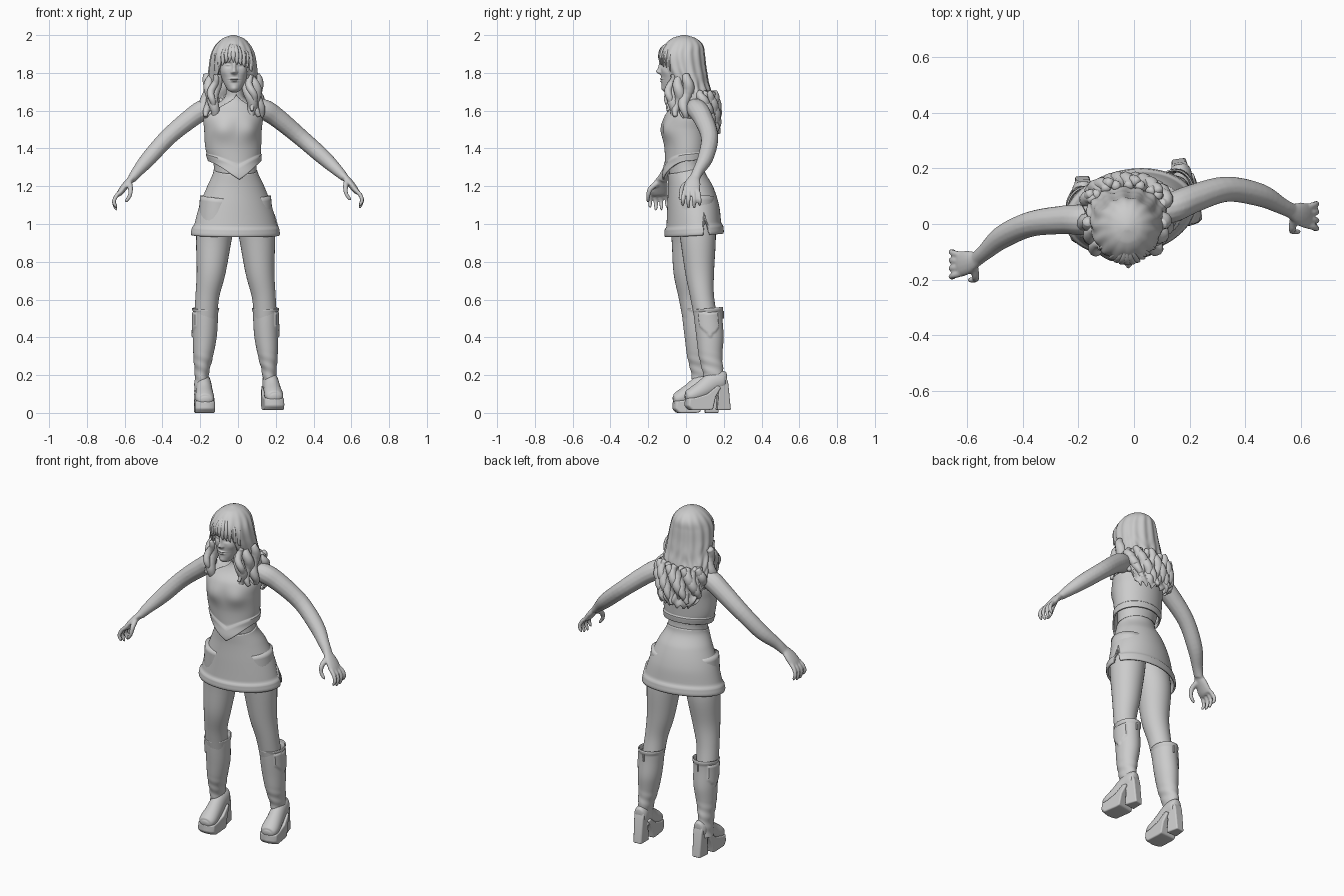
import bpy, bmesh, random
from math import sin, cos, pi, exp, atan2
from mathutils import Vector

random.seed(4)
if "Cube" in bpy.data.objects:
    bpy.data.objects.remove(bpy.data.objects["Cube"], do_unlink=True)

clay = bpy.data.materials.new("plain_grey")
clay.use_nodes = True
clay.diffuse_color = (0.6, 0.6, 0.6, 1)
clay.node_tree.nodes["Principled BSDF"].inputs["Base Color"].default_value = clay.diffuse_color


def at(keys, t):
    """Smooth interpolation of rows (t, a, b, ...) sorted by t."""
    t = min(max(t, keys[0][0]), keys[-1][0])
    i = max(k for k in range(len(keys) - 1) if keys[k][0] <= t)
    slope = lambda a, b, c: (b[c] - a[c]) / (b[0] - a[0])
    p, q = keys[i], keys[i + 1]
    o, r = keys[max(i - 1, 0)], keys[min(i + 2, len(keys) - 1)]
    h = q[0] - p[0]
    u = (t - p[0]) / h
    return [(2*u**3 - 3*u*u + 1) * p[c] + (3*u*u - 2*u**3) * q[c]
            + h * ((u**3 - 2*u*u + u) * slope(o, q, c) + (u**3 - u*u) * slope(p, r, c))
            for c in range(1, len(p))]


def skin(bm, rings, caps=(True, True)):
    loops = [[bm.verts.new(p) for p in ring] for ring in rings]
    n = len(loops[0])
    for a, b in zip(loops, loops[1:]):
        for i in range(n):
            bm.faces.new((a[i], a[(i + 1) % n], b[(i + 1) % n], b[i]))
    if caps[0]:
        bm.faces.new(loops[0][::-1])
    if caps[1]:
        bm.faces.new(loops[-1])


def sweep(bm, pts, ref=(0, 1, 0), steps=5, n=14):
    """Tube through (x, y, z, radius along ref, other radius)."""
    keys = [(i, *p) if len(p) == 5 else (i, *p, p[3]) for i, p in enumerate(pts)]
    rows = [at(keys, k / steps) for k in range((len(pts) - 1) * steps + 1)]
    mid = [Vector(r[:3]) for r in rows]
    rings = []
    for k, r in enumerate(rows):
        d = (mid[min(k + 1, len(mid) - 1)] - mid[max(k - 1, 0)]).normalized()
        u = Vector(ref)
        u = (u - d * u.dot(d)).normalized()
        v = d.cross(u)
        rings.append([mid[k] + u * r[3] * cos(2*pi*j/n) + v * r[4] * sin(2*pi*j/n) for j in range(n)])
    skin(bm, rings)


def shell(bm, keys, low, high, off=lambda d, x, z, t: 0, yaw=0, n=96, m=30, caps=(False, False)):
    """Wall round a vertical profile; d is the angle from the front, positive to the left."""
    rings = []
    for k in range(m + 1):
        ring = []
        for j in range(n):
            d = 2 * pi * j / n - pi
            t = k / m
            z = low(d) + (high(d) - low(d)) * t
            cx, cy, rx, ry = at(keys, z)
            e = off(d, rx * sin(d), z, t)
            x, y = (rx + e) * sin(d), -(ry + e) * cos(d)
            ring.append(Vector((cx + x * cos(yaw) - y * sin(yaw), cy + x * sin(yaw) + y * cos(yaw), z)))
        rings.append(ring)
    skin(bm, rings, caps)


def finish(bm, name, remesh=0, solid=0, bevel=0):
    bmesh.ops.recalc_face_normals(bm, faces=bm.faces)
    mesh = bpy.data.meshes.new(name)
    bm.to_mesh(mesh)
    bm.free()
    mesh.materials.append(clay)
    ob = bpy.data.objects.new(name, mesh)
    bpy.context.collection.objects.link(ob)
    mesh.polygons.foreach_set("use_smooth", [True] * len(mesh.polygons))
    if remesh:
        mod = ob.modifiers.new("blend", "REMESH")
        mod.mode, mod.voxel_size, mod.use_smooth_shade = "VOXEL", remesh, True
        mod = ob.modifiers.new("relax", "SMOOTH")
        mod.iterations = 4
    if solid:
        ob.modifiers.new("thickness", "SOLIDIFY").thickness = solid
    if bevel:
        mod = ob.modifiers.new("round", "BEVEL")
        mod.width, mod.segments = bevel, 4
    if solid or bevel:
        bpy.context.view_layer.objects.active = ob
        ob.select_set(True)
        bpy.ops.object.shade_smooth_by_angle(angle=0.8)
        ob.select_set(False)


def bump(x, z, cx, cz, sx, sz):
    return exp(-((x - cx) / sx) ** 2 - ((z - cz) / sz) ** 2)


# Torso, neck, arms and hands, blended into one skin
TORSO = [(1.15, -.01, .03, .13, .11), (1.3, -.015, 0, .113, .09), (1.4, -.025, 0, .13, .095),
         (1.5, -.027, -.003, .135, .103), (1.57, -.025, .005, .14, .098), (1.62, -.02, .02, .12, .075),
         (1.66, -.018, .02, .06, .055), (1.7, -.018, .01, .045, .045), (1.78, -.02, -.01, .042, .042)]


def bust(d, x, z, t=0):
    return .013 * bump(abs(x), z, .06, 1.5, .04, .05) if abs(d) < 1.6 else 0


body = bmesh.new()
shell(body, TORSO, lambda d: 1.16, lambda d: 1.77, bust, .15, 48, 40, (True, True))
ARMS = {1: [(.07, .04, 1.62, .045), (.14, .06, 1.605, .055), (.21, .09, 1.56, .052), (.33, .125, 1.46, .046),
            (.45, .105, 1.355, .042), (.53, .065, 1.28, .03), (.565, .048, 1.245, .028, .022)],
        -1: [(-.11, .02, 1.62, .045), (-.18, .015, 1.605, .055), (-.25, .015, 1.56, .052), (-.37, .0, 1.46, .046),
             (-.47, -.045, 1.35, .042), (-.535, -.1, 1.275, .03), (-.565, -.125, 1.235, .028, .022)]}
for s, arm in ARMS.items():
    sweep(body, arm)
    x, y, z = arm[-1][:3]
    y -= .02
    sweep(body, [(x - s*.01, y + .02, z + .015, .022, .018), (x + s*.03, y + .008, z - .03, .042, .019),
                 (x + s*.06, y, z - .07, .045, .016), (x + s*.068, y, z - .085, .03, .008)])
    for i in range(4):
        o, drop = (i - 1.5) * .026, -.012 * (i in (0, 3))
        sweep(body, [(x + s*.045, y + o*.8, z - .055, .011), (x + s*.078, y + o, z - .085, .0115),
                     (x + s*.092, y + o*1.15, z - .118, .0105), (x + s*.082, y + o*1.15, z - .152 - drop, .009),
                     (x + s*.076, y + o*1.15, z - .163 - drop, .003)], n=10)
    sweep(body, [(x + s*.01, y - .01, z - .02, .016), (x + s*.004, y - .045, z - .05, .014),
                 (x + s*.008, y - .055, z - .085, .011), (x + s*.026, y - .056, z - .112, .009),
                 (x + s*.033, y - .056, z - .12, .003)], n=10)
finish(body, "body", remesh=.0055)

# Head with modelled face
HEAD = [(1.697, -.02, -.085, .012, .018), (1.705, -.02, -.08, .03, .04), (1.73, -.02, -.07, .047, .057),
        (1.76, -.02, -.058, .062, .071), (1.8, -.02, -.05, .074, .083), (1.85, -.02, -.045, .081, .09),
        (1.9, -.02, -.04, .08, .09), (1.95, -.02, -.03, .055, .065), (1.97, -.02, -.03, .02, .03)]


def face(d, x, z, t):
    if abs(d) > 1.5:
        return 0
    a = abs(x)
    e = .021 * bump(a, z, 0, 1.806, .012, .013) + .012 * bump(a, z, 0, 1.83, .009, .025)
    e += .006 * bump(a, z, .012, 1.802, .006, .006) - .013 * bump(a, z, .032, 1.842, .018, .012)
    e += .010 * bump(a, z, .034, 1.842, .013, .0065) + .005 * bump(a, z, .034, 1.862, .022, .006)
    e += .009 * bump(a, z, 0, 1.768, .02, .005) + .009 * bump(a, z, 0, 1.756, .016, .005)
    e -= .004 * bump(a, z, 0, 1.762, .024, .002)
    return e + .005 * bump(a, z, 0, 1.718, .016, .014) + .004 * bump(a, z, .05, 1.805, .018, .02)


head = bmesh.new()
shell(head, HEAD, lambda d: 1.697, lambda d: 1.97, face, 0, 140, 110, (True, True))
finish(head, "head")

# Hair: main mass with a face opening
HAIR = [(1.44, -.025, .11, .09, .05), (1.5, -.025, .105, .13, .065), (1.56, -.03, .085, .145, .08),
        (1.65, -.03, .05, .148, .09), (1.75, -.027, .015, .134, .105), (1.83, -.027, -.01, .126, .116),
        (1.9, -.027, -.02, .114, .118), (1.95, -.027, -.012, .09, .1), (1.985, -.025, -.01, .052, .06),
        (2.0, -.025, -.01, .01, .01)]


def ease(a, b, v):
    u = min(max((v - a) / (b - a), 0), 1)
    return u * u * (3 - 2 * u)


def hair_low(d):
    d = abs(d)
    return 1.885 - .255 * ease(.55, .85, d) - .16 * ease(1.5, 1.95, d) + .012 * sin(d * 17)


def waves(d, x, z, t):
    loose = ease(1.85, 1.55, z)
    return .009 * loose * sin(z * 62 + 2 * sin(d * 5)) * cos(d * 9) + .003 * sin(d * 14) * ease(2, 1.9, z)


hair = bmesh.new()
shell(hair, HAIR, hair_low, lambda d: 2.0, waves, 0, 120, 70, (False, True))
finish(hair, "hair_mass", solid=.012)

# Fringe strands and curls
fringe = bmesh.new()
for i in range(11):
    f = (i - 5) / 5
    x, drop = -.025 + f * .088, .045 * abs(f) ** 2 + random.uniform(-.008, .008)
    y = -.142 + .055 * f * f
    sweep(fringe, [(-.025 + f*.03, -.085, 1.965, .004), (-.025 + f*.06, y + .014, 1.93, .014, .008),
                   (x, y + .001, 1.893, .013, .007), (x + f*.004, y + .001, 1.872 - drop, .009, .005),
                   (x + f*.012, y + .004, 1.853 - drop, .002)], ref=(1, 0, 0), n=10)
finish(fringe, "fringe")


def curl(bm, x, y, z0, z1, r, swing, phase, slope=(0, 0)):
    pts = []
    for k in range(10):
        t = k / 9
        w = phase + t * 9
        pts.append((x + slope[0]*t + swing*cos(w), y + slope[1]*t + swing*sin(w), z0 + (z1 - z0)*t,
                    r * (.35 + 1.1 * sin(pi * min(t * .8 + .15, .97)))))
    sweep(bm, pts, n=10, steps=4)


curls = bmesh.new()
for s in (-1, 1):
    for k, (dx, y, low, r) in enumerate([(.098, -.075, 1.53, .021), (.125, -.05, 1.57, .02),
                                         (.14, -.01, 1.56, .022), (.108, -.095, 1.6, .014)]):
        curl(curls, -.03 + s * (dx - .015), y + .02, 1.79, low, r, .011, k * 2 + s, (s * .022, -.02))
for i in range(13):
    d = (i - 6) / 6 * 1.35
    curl(curls, -.027 + .135 * sin(d), .065 + .08 * cos(d), 1.7, 1.46 + .07 * abs(d) / 1.35 + random.uniform(0, .025),
         .019, .011, i * 1.9, (0, .018))
finish(curls, "hair_curls")

# Halter top with pointed hem
def top_low(d):
    return 1.335 - .1 * (1 - abs(sin(d))) if abs(d) < pi / 2 else 1.335 + .015 * abs(cos(d))


def cloth(d, x, z, t):
    trim = .007 * ease(.17, .14, t)
    return .01 + trim + .014 * ease(1.33, 1.25, z) + bust(d, x, z)


top = bmesh.new()
shell(top, TORSO, top_low, lambda d: 1.685 - .125 * min(1, abs(d) / 1.2), cloth, .15, 96, 50)
finish(top, "halter_top", solid=.008)

# Skirt with padded hem and side slit
SKIRT = [(.92, -.015, .045, .238, .15), (1.0, -.013, .042, .222, .143), (1.1, -.013, .038, .194, .136),
         (1.2, -.012, .024, .154, .119), (1.27, -.013, .003, .122, .101), (1.32, -.014, 0, .115, .094)]


def skirt_low(d):
    return .94 - .01 * cos(d) + .085 * max(0, 1 - abs(d - 1.68) / .11)


def hem(d, x, z, t):
    return .007 * ease(.15, .12, t) * ease(-.02, .04, t) - .002 * ease(.15, .17, t)


skirt = bmesh.new()
shell(skirt, SKIRT, skirt_low, lambda d: 1.285 - .02 * cos(d), hem, .2, 128, 50)
finish(skirt, "skirt", solid=.01)

# Legs, boots and platform soles
SHAFT = [(.1, .168, .15, .04, .05), (.2, .166, .145, .037, .054), (.3, .158, .13, .052, .062),
         (.4, .15, .127, .063, .072), (.5, .146, .118, .066, .075), (.56, .145, .115, .067, .077)]
THIGH = [(.075, .05, 1.14, .1), (.088, .055, 1.02, .098), (.102, .064, .92, .094), (.116, .072, .75, .077),
         (.136, .085, .62, .063), (.145, .105, .5, .06), (.146, .12, .4, .055)]
for s, side in ((1, "left"), (-1, "right")):
    px = lambda x: x if s > 0 else -x - .026
    dy, lift = (0, .015) if s > 0 else (-.062, 0)
    leg = bmesh.new()
    sweep(leg, [(px(x), y + dy * (1 if z < .8 else .75), z, r) for x, y, z, r in THIGH], n=32)
    finish(leg, side + "_leg")

    def leather(d, x, z, t):
        rim = .005 * ease(.535, .545, z)
        inside = abs(d * s - 1.6) < .75 * ease(.39, .47, z)
        return rim + (.006 if inside and z < .53 else 0) + .0015 * sin(z * 110 + d * 2) * ease(.34, .25, z)

    boot = bmesh.new()
    shell(boot, [(z, px(x), y + dy, a, b) for z, x, y, a, b in SHAFT],
          lambda d: .11, lambda d: .553 - .008 * cos(d), leather, 0, 64, 60, (True, False))
    finish(boot, side + "_boot_shaft", solid=.006)

    # Foot frame: distance along the foot from heel to toe, and sideways
    heel = Vector((px(.16), .235 + dy, lift))
    way = Vector((.035 if s > 0 else .012, -.235, 0)).normalized()
    across = Vector((-way.y, way.x, 0))
    foot = bmesh.new()
    sweep(foot, [(*(heel + way * a + Vector((0, 0, z))), w, h) for a, z, w, h in
                 [(.022, .16, .02, .03), (.04, .16, .037, .05), (.09, .145, .041, .056), (.15, .105, .046, .05),
                  (.2, .08, .05, .042), (.23, .07, .042, .032), (.242, .068, .02, .015)]], ref=across, n=24)
    finish(foot, side + "_boot_foot")
    for part, outline in (("platform", [(.1, .004), (.125, 0), (.225, 0), (.246, .022), (.243, .062),
                                        (.19, .066), (.13, .085), (.075, .13), (.055, .12), (.085, .07)]),
                          ("heel", [(.0, 0), (.075, 0), (.068, .08), (.078, .14), (.03, .19), (.014, .14)])):
        block = bmesh.new()
        rings = []
        for e in (-1, -.7, 0, .7, 1):
            wide = .053 if part == "platform" else .04
            rings.append([heel + way * (a - .018 * abs(e)**3 * (a > .2)) + across * e * wide * min(1, .62 + a*4)
                          + Vector((0, 0, z)) for a, z in outline])
        skin(block, rings)
        finish(block, side + "_" + part, bevel=.007)
    # Zip pull at the back of the boot
    pull = bmesh.new()
    sweep(pull, [(px(.145), .196 + dy, z, .004, .005) for z in (.54, .52, .5)], n=8)
    finish(pull, side + "_zip_pull")
